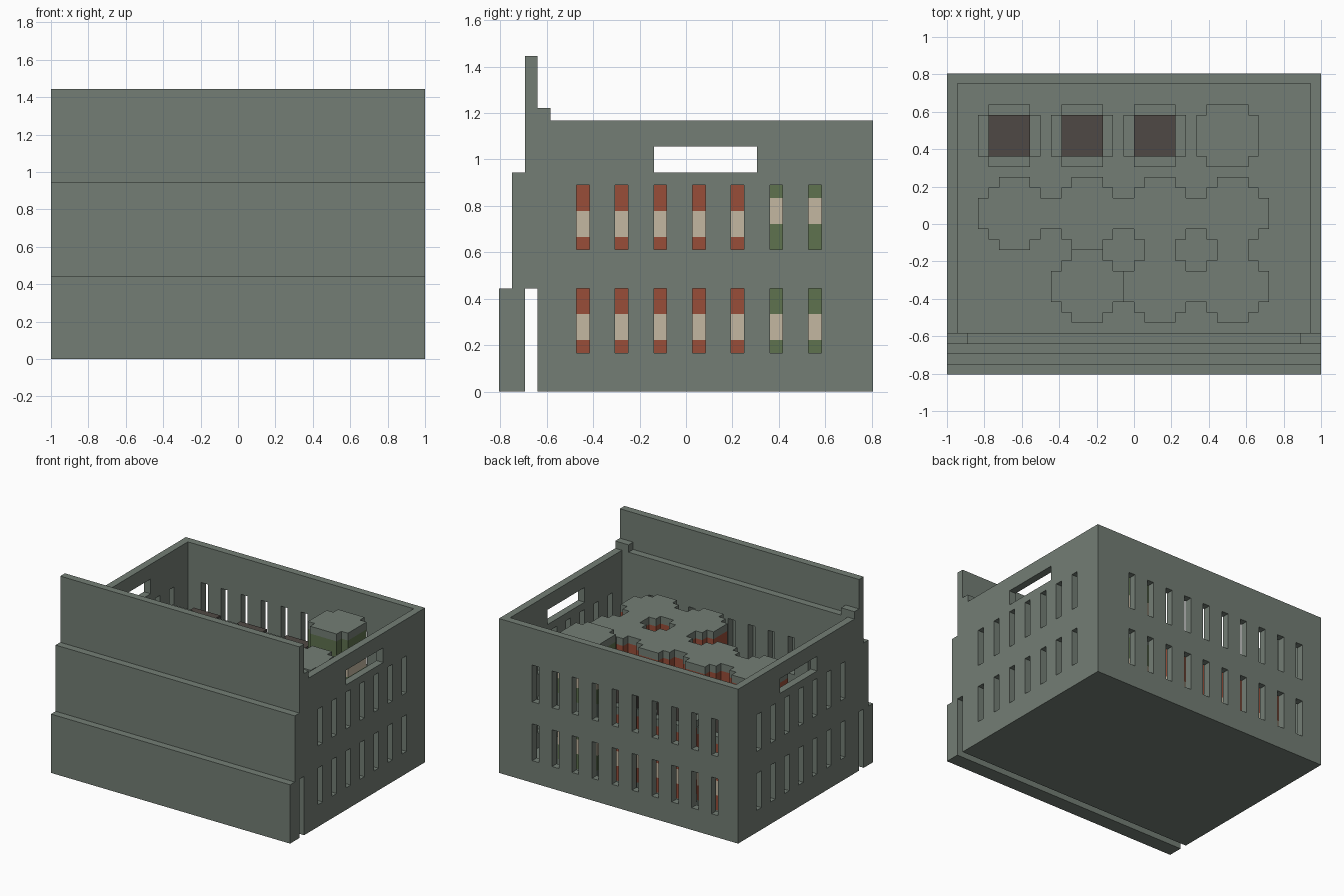
import bpy, bmesh
from mathutils import Matrix, Vector

if "Cube" in bpy.data.objects:
    bpy.data.objects.remove(bpy.data.objects["Cube"], do_unlink=True)

U = 1 / 18  # grid unit that every part snaps to


def material(name, rgb):
    m = bpy.data.materials.new(name)
    m.use_nodes = True
    colour = (*rgb, 1)
    m.diffuse_color = colour
    m.node_tree.nodes["Principled BSDF"].inputs["Base Color"].default_value = colour
    return m


MATS = [
    material("grey_green", (0.172, 0.207, 0.177)),
    material("red", (0.315, 0.074, 0.04)),
    material("cream", (0.55, 0.475, 0.355)),
    material("green", (0.112, 0.168, 0.077)),
    material("dark_brown", (0.078, 0.066, 0.058)),
]
GREY, RED, CREAM, GREEN, BROWN = range(5)


def to_object(name, bm):
    bmesh.ops.recalc_face_normals(bm, faces=bm.faces)
    mesh = bpy.data.meshes.new(name)
    bm.to_mesh(mesh)
    bm.free()
    for m in MATS:
        mesh.materials.append(m)
    obj = bpy.data.objects.new(name, mesh)
    bpy.context.collection.objects.link(obj)
    return obj


def boxes(name, spans):
    """One object from (x0, x1, y0, y1, z0, z1) spans in grid units."""
    bm = bmesh.new()
    for x0, x1, y0, y1, z0, z1 in spans:
        size = Vector((x1 - x0, y1 - y0, z1 - z0)) * U
        mid = Vector((x0 + x1, y0 + y1, z0 + z1)) * U / 2
        bmesh.ops.create_cube(bm, size=1, matrix=Matrix.Translation(mid) @ Matrix.Diagonal((*size, 1)))
    return to_object(name, bm)


def cut(obj, cutters):
    for c in cutters:
        mod = obj.modifiers.new(c.name, "BOOLEAN")
        mod.operation, mod.solver, mod.object = "DIFFERENCE", "EXACT", c
    bpy.context.view_layer.update()
    evaluated = obj.evaluated_get(bpy.context.evaluated_depsgraph_get())
    mesh = bpy.data.meshes.new_from_object(evaluated)
    obj.modifiers.clear()
    obj.data = mesh
    for c in cutters:
        bpy.data.objects.remove(c, do_unlink=True)


# Crate body with two rows of slots and a handle hole in each side
crate = boxes("crate_body", [(-18, 18, -11.5, 14.5, 0, 21)])
rows = [(3, 8), (11, 16)]
cavity = boxes("cavity_cutter", [(-17, 17, -10.5, 13.5, 1, 30)])
long_slots = boxes("long_slot_cutter", [
    (x, x + 1, -13, 16, *row) for x in range(-15, 13, 3) for row in rows])
side_slots = boxes("side_slot_cutter", [
    (-20, 20, i * 3 - 8.5, i * 3 - 7.5, *row) for i in range(7) for row in rows]
    + [(-20, 20, -2.5, 5.5, 17, 19)])
cut(crate, [cavity, long_slots, side_slots])

# Raised front corners and stepped front boards
for side, x in (("right", -18), ("left", 16)):
    boxes(f"{side}_corner_block", [(x, x + 2, -11.5, -10.5, 21, 22)])
boxes("lower_front_board", [(-18, 18, -14.5, -12.5, 0, 8)])
boxes("middle_front_board", [(-18, 18, -13.5, -11.5, 8, 17)])
boxes("upper_front_board", [(-18, 18, -12.5, -11.5, 17, 26)])

# Stepped round outlines, one quadrant each
WIDE = [(3.5, 1.5), (2.5, 1.5), (2.5, 2.5), (1.5, 2.5), (1.5, 3.5)]
SLIM = [(3, 2), (2, 2), (2, 3)]


def can(name, quadrant, x, y, z, bands):
    """Stack of coloured bands (height, material) on a stepped outline."""
    outline, q = [], quadrant
    for _ in range(4):
        outline += q
        q = [(-b, a) for a, b in q]
    bm = bmesh.new()

    def ring(h):
        return [bm.verts.new(((x + a) * U, (y + b) * U, h * U)) for a, b in outline]

    low = ring(z)
    bm.faces.new(low).material_index = bands[0][1]
    for height, mat in bands:
        z += height
        high = ring(z)
        for i in range(len(low)):
            j = (i + 1) % len(low)
            bm.faces.new((low[i], low[j], high[j], high[i])).material_index = mat
        low = high
    bm.faces.new(low).material_index = bands[-1][1]
    return to_object(name, bm)


# Wide red cans: two layers, with one upper can and one stack missing
RED_BANDS = [(1, GREY), (2, RED), (2, CREAM), (2, RED), (1, GREY)]
for r, y in enumerate((-6, 1)):
    for c, x in enumerate((-11.5, -4.5, 2.5, 9.5)):
        if r == 0 and c == 0:
            continue
        can(f"red_can_lower_{r}_{c}", WIDE, x, y, 1, RED_BANDS)
        if not (r == 0 and c == 1):
            can(f"red_can_upper_{r}_{c}", WIDE, x, y, 9, RED_BANDS)

# Slim green cans stacked in the back corner
GREEN_BANDS = [(1, GREY), (2, GREEN), (2, CREAM), (3, GREEN), (1, GREY)]
for layer, z in (("lower", 1), ("upper", 10)):
    can(f"green_can_{layer}", SLIM, 9, 8.5, z, GREEN_BANDS)

# Slim bottles with brown caps along the back
BOTTLE_BANDS = [(1, GREY), (2, RED), (2, CREAM), (5, RED), (1, GREY)]
for i, x in enumerate((-12, -5, 2)):
    can(f"bottle_{i}", SLIM, x, 8.5, 1, BOTTLE_BANDS)
    cap = boxes(f"bottle_cap_{i}", [(x - 2, x + 2, 6.5, 10.5, 12, 14)])
    for face in cap.data.polygons:
        face.material_index = BROWN
